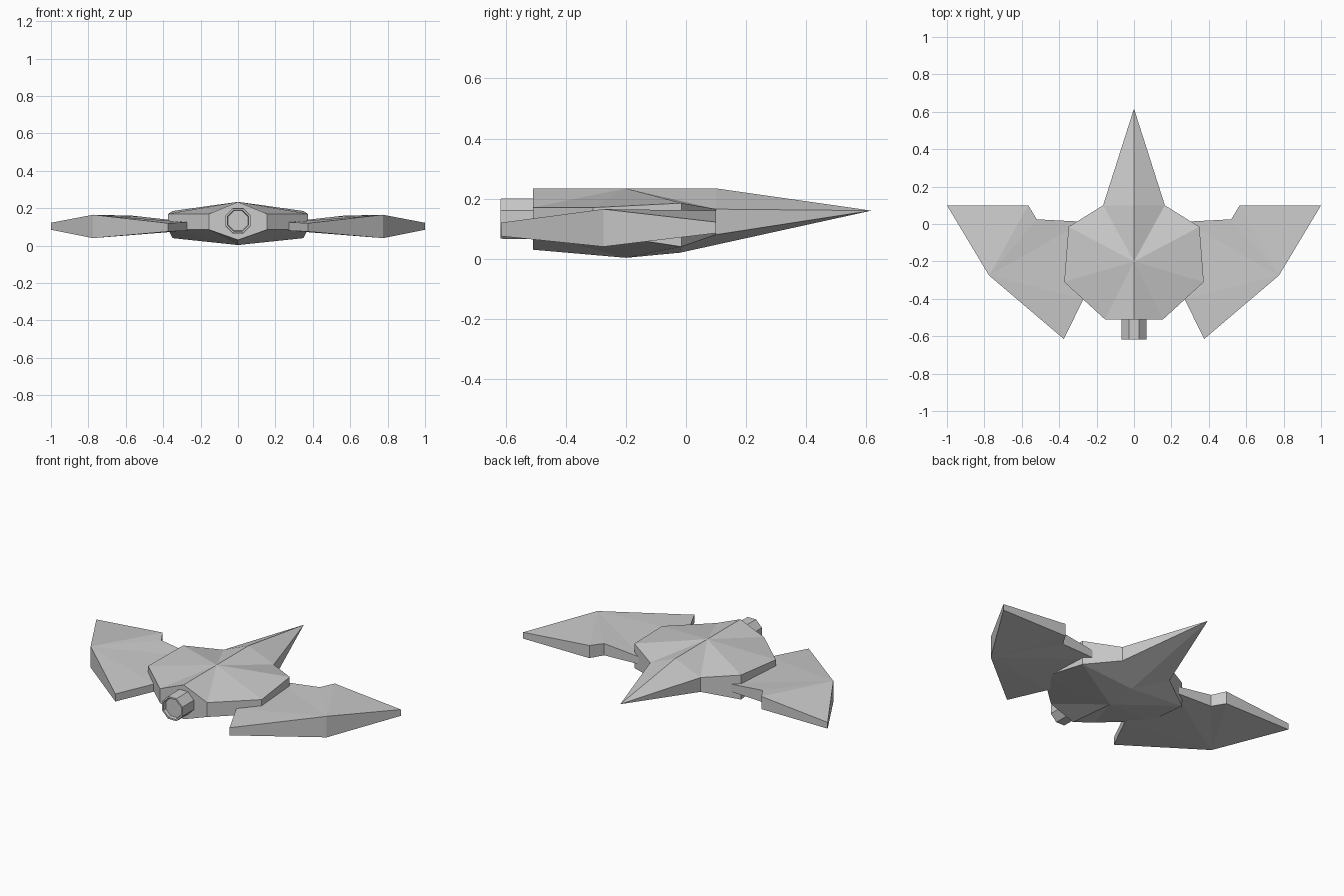
import bpy, bmesh, math

if "Cube" in bpy.data.objects:
    bpy.data.objects.remove(bpy.data.objects["Cube"])


def make_object(name, bm, mirror):
    bmesh.ops.recalc_face_normals(bm, faces=bm.faces)
    mesh = bpy.data.meshes.new(name)
    bm.to_mesh(mesh)
    bm.free()
    obj = bpy.data.objects.new(name, mesh)
    bpy.context.collection.objects.link(obj)
    if mirror:
        mod = obj.modifiers.new("Mirror", 'MIRROR')
        mod.use_clip = True
    return obj


def fan(bm, centre, ring):
    for a, b in zip(ring, ring[1:]):
        bm.faces.new((centre, a, b))


# Hull: half outline (x, y, top z, bottom z), mirrored across the spine
bm = bmesh.new()
outline = [(0.165, 0.10, 0.165, 0.08), (0.35, -0.015, 0.185, 0.04),
           (0.373, -0.31, 0.17, 0.085), (0.155, -0.51, 0.17, 0.085)]
top = [bm.verts.new((x, y, t)) for x, y, t, b in outline]
low = [bm.verts.new((x, y, b)) for x, y, t, b in outline]
nose = bm.verts.new((0, 0.617, 0.16))
top_front, top_mid, top_rear = [bm.verts.new((0, y, 0.234)) for y in (0.10, -0.2, -0.51)]
low_front, low_mid, low_rear = [bm.verts.new((0, y, z)) for y, z in
                                ((-0.02, 0.02), (-0.2, 0.003), (-0.51, 0.03))]
fan(bm, top_mid, [top_front] + top + [top_rear])
fan(bm, low_mid, [low_front] + low[1:] + [low_rear])
fan(bm, low_front, [nose, low[0], low[1]])
bm.faces.new((top_front, nose, top[0]))
bm.faces.new((nose, top[0], low[0]))
for i in range(3):
    bm.faces.new((top[i], top[i + 1], low[i + 1], low[i]))
bm.faces.new((top_rear, top[3], low[3], low_rear))
make_object("hull", bm, True)

# Wings: outline fanned from the thick outer corner, mirrored
bm = bmesh.new()
outline = [(0.775, -0.275, 0.165, 0.04), (1.0, 0.10, 0.122, 0.085),
           (0.565, 0.10, 0.122, 0.085), (0.52, 0.025, 0.165, 0.085),
           (0.27, 0.012, 0.127, 0.087), (0.27, -0.40, 0.125, 0.08),
           (0.375, -0.615, 0.12, 0.075)]
top = [bm.verts.new((x, y, t)) for x, y, t, b in outline]
low = [bm.verts.new((x, y, b)) for x, y, t, b in outline]
# front edge keeps a visible step where the wing root meets the panel
top[2].co.z = 0.16
top[3].co.z = 0.155
fan(bm, top[0], top[1:])
fan(bm, low[0], low[1:])
for i in range(len(top)):
    j = (i + 1) % len(top)
    bm.faces.new((top[i], top[j], low[j], low[i]))
make_object("wings", bm, True)

# Engine: eight-sided nozzle with a shallow recessed outlet
bm = bmesh.new()
rings = []
for radius, y in ((0.074, -0.45), (0.072, -0.617), (0.062, -0.617), (0.058, -0.60)):
    ring = []
    for k in range(8):
        a = math.radians(22.5 + 45 * k)
        ring.append(bm.verts.new((radius * math.cos(a), y, 0.133 + radius * math.sin(a))))
    rings.append(ring)
for r0, r1 in zip(rings, rings[1:]):
    for k in range(8):
        n = (k + 1) % 8
        bm.faces.new((r0[k], r0[n], r1[n], r1[k]))
bm.faces.new(rings[0])
bm.faces.new(rings[-1])
make_object("engine_nozzle", bm, False)
